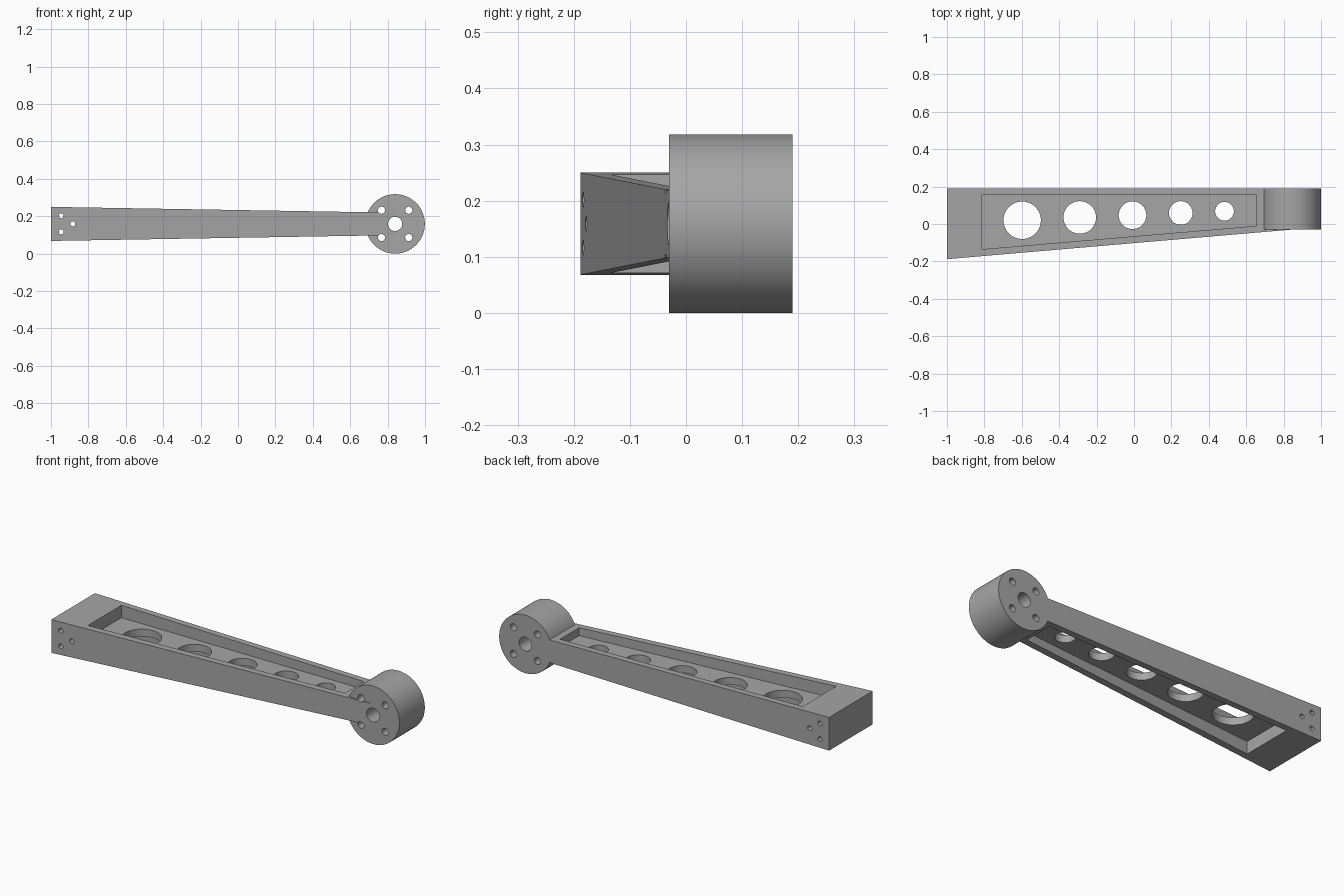
import bpy
import bmesh
from math import pi, radians
from mathutils import Matrix, Vector

default_cube = bpy.data.objects.get("Cube")
if default_cube:
    bpy.data.objects.remove(default_cube, do_unlink=True)

MID = 0.159          # height of the arm's centre line
BACK, HUB_FRONT = 0.19, -0.03
HUB_X = 0.84
WEB = 0.02           # half thickness of the web between the pockets

metal = bpy.data.materials.new("plain grey")
metal.use_nodes = True
grey = (0.38, 0.38, 0.38, 1)
metal.diffuse_color = grey
metal.node_tree.nodes["Principled BSDF"].inputs["Base Color"].default_value = grey


def add_object(name, bm):
    bmesh.ops.recalc_face_normals(bm, faces=bm.faces)
    mesh = bpy.data.meshes.new(name)
    bm.to_mesh(mesh)
    bm.free()
    mesh.materials.append(metal)
    obj = bpy.data.objects.new(name, mesh)
    bpy.context.collection.objects.link(obj)
    return obj


def tapered_block(name, ends):
    """Hexahedron between two upright rectangles (x, y0, y1, z0, z1)."""
    bm = bmesh.new()
    loops = [[bm.verts.new((x, y, z)) for y, z in
              ((y0, z0), (y1, z0), (y1, z1), (y0, z1))]
             for x, y0, y1, z0, z1 in ends]
    a, b = loops
    bm.faces.new(a)
    bm.faces.new(b[::-1])
    for i in range(4):
        j = (i + 1) % 4
        bm.faces.new((a[i], b[i], b[j], a[j]))
    return add_object(name, bm)


def cylinder(name, centre, radius, depth, axis, sides=48):
    bm = bmesh.new()
    turn = Matrix.Rotation(pi / 2, 4, "X") if axis == "Y" else Matrix()
    bmesh.ops.create_cone(bm, cap_ends=True, segments=sides, radius1=radius,
                          radius2=radius, depth=depth,
                          matrix=Matrix.Translation(Vector(centre)) @ turn)
    return add_object(name, bm)


def combine(target, other, operation):
    mod = target.modifiers.new(operation.lower(), "BOOLEAN")
    mod.operation, mod.solver, mod.object = operation, "EXACT", other
    bpy.context.view_layer.objects.active = target
    bpy.ops.object.modifier_apply(modifier=mod.name)
    bpy.data.objects.remove(other, do_unlink=True)


# Tapered beam joined to the round hub
arm = tapered_block("arm", [(-1, -0.188, BACK, MID - 0.091, MID + 0.091),
                            (HUB_X, -0.0302, BACK, MID - 0.06, MID + 0.06)])
hub = cylinder("hub", (HUB_X, (BACK + HUB_FRONT) / 2, MID), MID,
               BACK - HUB_FRONT, "Y", 96)
combine(arm, hub, "UNION")

# Matching pockets above and below the web
for side in (-1, 1):
    z0, z1 = sorted((MID + side * WEB, MID + side * 0.3))
    pocket = tapered_block("pocket_cutter", [(-0.815, -0.135, 0.155, z0, z1),
                                             (0.655, -0.01, 0.155, z0, z1)])
    combine(arm, pocket, "DIFFERENCE")

# Lightening holes shrinking toward the hub
for x, y, r in ((-0.598, 0.02, 0.1), (-0.29, 0.035, 0.087), (-0.008, 0.047, 0.074),
                (0.25, 0.059, 0.063), (0.484, 0.068, 0.05)):
    combine(arm, cylinder("web_hole_cutter", (x, y, MID), r, 0.1, "Z"), "DIFFERENCE")

# Axle hole, bolt circle and mounting holes, all straight through
bores = [(HUB_X, 0, 0.038)]
bores += [(HUB_X + 0.073 * i, 0.073 * j, 0.019) for i in (-1, 1) for j in (-1, 1)]
bores += [(-0.945, 0.043, 0.013), (-0.945, -0.043, 0.013), (-0.883, 0, 0.013)]
for x, dz, r in bores:
    combine(arm, cylinder("bore_cutter", (x, 0, MID + dz), r, 1, "Y", 32), "DIFFERENCE")

# Smooth the round walls, keep the edges crisp
bpy.ops.object.select_all(action="DESELECT")
arm.select_set(True)
bpy.context.view_layer.objects.active = arm
bpy.ops.object.shade_smooth_by_angle(angle=radians(30))
